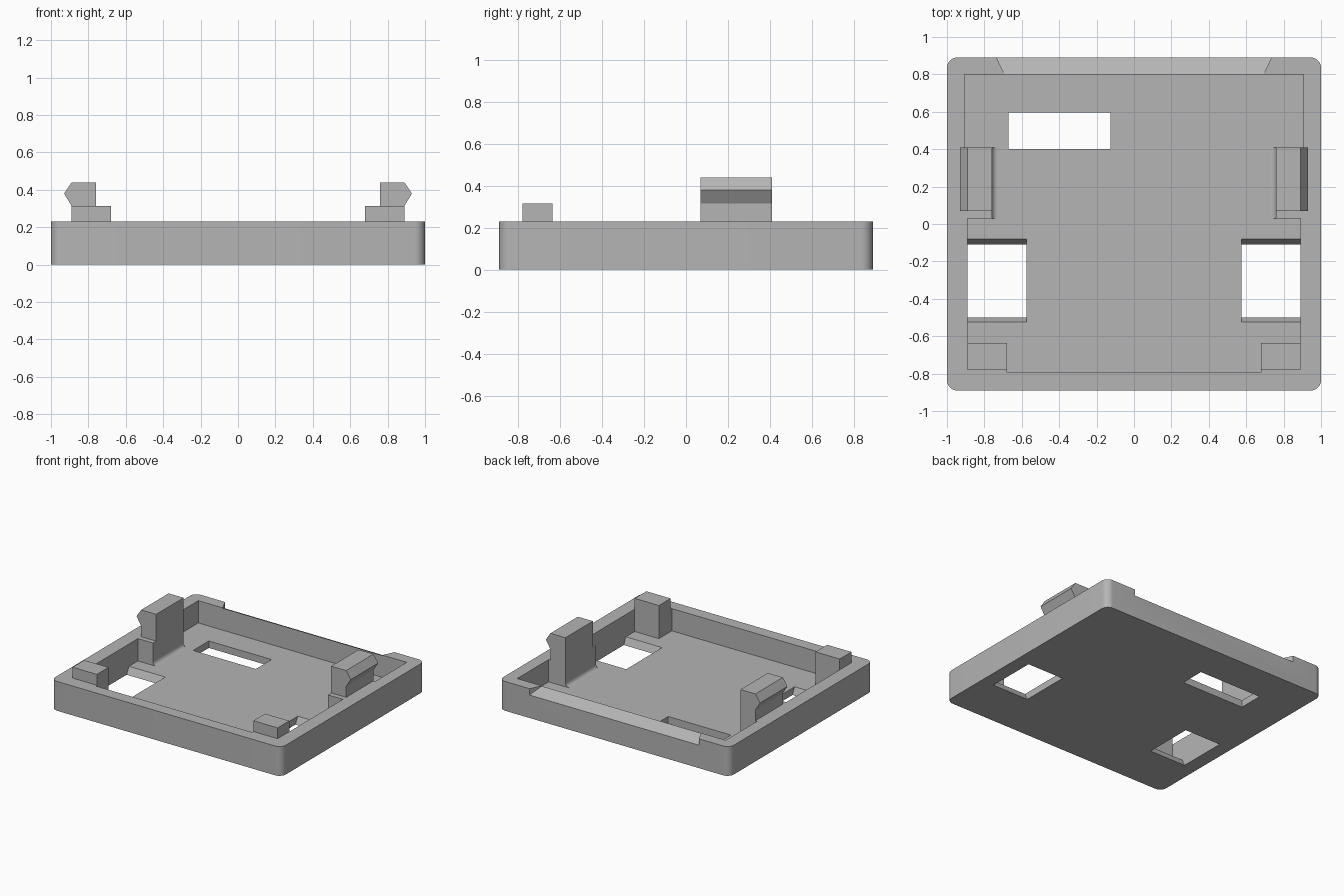
import bpy, bmesh, math
from mathutils import Vector

if "Cube" in bpy.data.objects:
    bpy.data.objects.remove(bpy.data.objects["Cube"])

TOP, FLOOR = 0.23, 0.055

grey = bpy.data.materials.new("plain_grey")
grey.use_nodes = True
grey.diffuse_color = (0.46, 0.46, 0.46, 1)
grey.node_tree.nodes["Principled BSDF"].inputs["Base Color"].default_value = grey.diffuse_color


def prism(name, outline, lo, hi, axis="z"):
    """Extrude a closed 2D outline along an axis between lo and hi."""
    place = {"x": lambda a, b, t: (t, a, b),
             "y": lambda a, b, t: (a, t, b),
             "z": lambda a, b, t: (a, b, t)}[axis]
    bm = bmesh.new()
    base = bm.faces.new([bm.verts.new(place(a, b, lo)) for a, b in outline])
    out = bmesh.ops.extrude_face_region(bm, geom=[base])
    verts = [g for g in out["geom"] if isinstance(g, bmesh.types.BMVert)]
    bmesh.ops.translate(bm, verts=verts, vec=Vector(place(0, 0, hi - lo)))
    bmesh.ops.recalc_face_normals(bm, faces=bm.faces)
    mesh = bpy.data.meshes.new(name)
    bm.to_mesh(mesh)
    bm.free()
    mesh.materials.append(grey)
    obj = bpy.data.objects.new(name, mesh)
    bpy.context.collection.objects.link(obj)
    return obj


def activate(obj):
    bpy.ops.object.select_all(action="DESELECT")
    obj.select_set(True)
    bpy.context.view_layer.objects.active = obj


def cut(target, cutter):
    cutter.hide_render = True
    mod = target.modifiers.new("cut", "BOOLEAN")
    mod.operation, mod.solver, mod.object = "DIFFERENCE", "EXACT", cutter
    activate(target)
    bpy.ops.object.modifier_apply(modifier=mod.name)
    bpy.data.objects.remove(cutter)


def rect(x0, x1, y0, y1):
    return [(x0, y0), (x1, y0), (x1, y1), (x0, y1)]


def mirrored(half):
    return half + [(-x, y) for x, y in reversed(half)]


def side(sign, points):
    return [(sign * a, b) for a, b in points]


# Tray body with rounded corners
r, steps = 0.055, 8
corner = [(1 - r + r * math.cos(a), 0.89 - r + r * math.sin(a))
          for a in (math.pi / 2 * i / steps for i in range(steps + 1))]
right_half = [(x, -y) for x, y in corner[::-1]] + corner
tray = prism("tray", mirrored(right_half), 0, TOP)

# Cavity, leaving solid bases under the clips and corner posts
cavity = [(0.68, -0.795), (0.68, -0.635), (0.89, -0.635), (0.89, 0.03),
          (0.76, 0.03), (0.76, 0.41), (0.905, 0.41), (0.905, 0.80)]
cut(tray, prism("cavity_cutter", mirrored(cavity), FLOOR, 0.4))

# Rear slot through the floor
cut(tray, prism("slot_cutter", rect(-0.67, -0.125, 0.40, 0.595), -0.1, 0.1))

# Side windows with sloping ends
window = [(-0.50, -0.01), (-0.50, 0), (-0.525, FLOOR), (-0.525, 0.06),
          (-0.08, 0.06), (-0.08, FLOOR), (-0.11, 0), (-0.11, -0.01)]
for s in (-1, 1):
    cut(tray, prism("window_cutter", window, *sorted((s * 0.575, s * 0.89)), axis="x"))

# Sloped lead-in along the back rim, with angled ends
lead_in = prism("lead_in_cutter", mirrored([(0.69, 0.795), (0.74, 0.90)]), 0.18, 0.3)
for v in lead_in.data.vertices:
    if v.co.z < 0.2:
        v.co.z = TOP - 0.05 * (v.co.y - 0.795) / 0.095
cut(tray, lead_in)

# Clips, their floor fillets, and the corner posts
clip = [(0.76, TOP), (0.89, TOP), (0.89, 0.315), (0.93, 0.38), (0.89, 0.44), (0.76, 0.44)]
f = 0.03
fillet = [(0.76, FLOOR)] + [
    (0.76 - f + f * math.sin(a), FLOOR + f - f * math.cos(a))
    for a in (math.pi / 2 * i / 6 for i in range(7))]
post = rect(0.68, 0.89, -0.78, -0.635)
parts = [tray]
for s, label in ((1, "left"), (-1, "right")):
    parts += [prism(f"{label}_clip", side(s, clip), 0.07, 0.41, "y"),
              prism(f"{label}_clip_fillet", side(s, fillet), 0.03, 0.41, "y"),
              prism(f"{label}_corner_post", side(s, post), TOP, 0.315)]

for part in parts:
    activate(part)
    bpy.ops.object.shade_smooth_by_angle(angle=math.radians(25))
